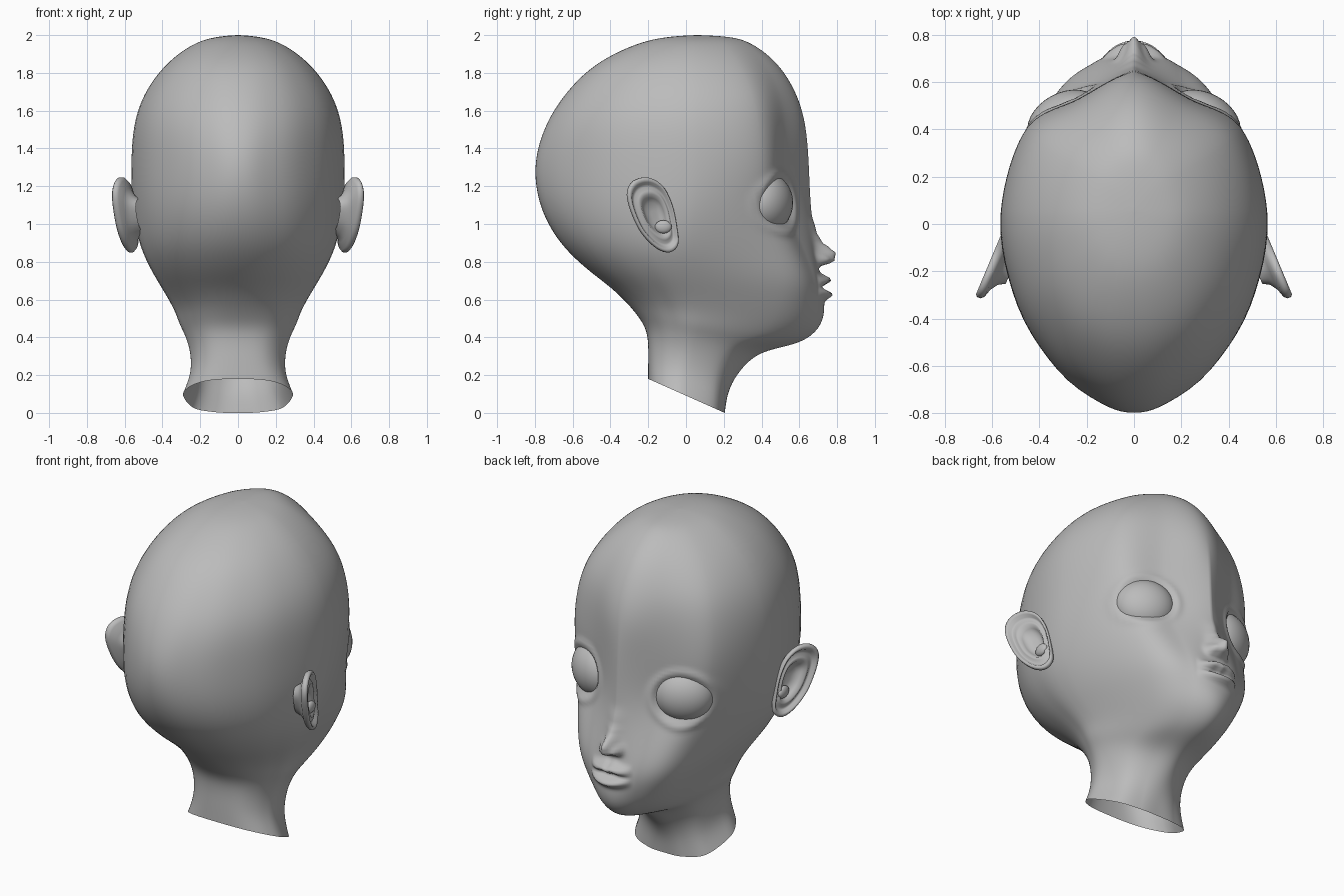
import bpy, bmesh, math
from mathutils import Vector

if "Cube" in bpy.data.objects:
    bpy.data.objects.remove(bpy.data.objects["Cube"])

clay = bpy.data.materials.new("clay grey")
clay.diffuse_color = (0.5, 0.5, 0.5, 1)
clay.use_nodes = True
clay.node_tree.nodes["Principled BSDF"].inputs["Base Color"].default_value = clay.diffuse_color


def catmull(a, b, c, d, t):
    return 0.5 * (2 * b + (c - a) * t + (2 * a - 5 * b + 4 * c - d) * t * t
                  + (3 * b - a - 3 * c + d) * t ** 3)


def ramp(pts, v):
    """Smooth interpolation through (key, value) pairs."""
    if v <= pts[0][0]:
        return pts[0][1]
    for (k0, v0), (k1, v1) in zip(pts, pts[1:]):
        if v <= k1:
            s = (v - k0) / (k1 - k0)
            return v0 + (v1 - v0) * s * s * (3 - 2 * s)
    return pts[-1][1]


def bump(v, width):
    return math.exp(-(v / width) ** 2)


def grid_object(name, rows, closed=False):
    """Skin rows of points, shade smooth and mirror across x."""
    bm = bmesh.new()
    vs = [[bm.verts.new(p) for p in r] for r in rows]
    n = len(rows[0])
    for r0, r1 in zip(vs, vs[1:]):
        for j in range(n if closed else n - 1):
            k = (j + 1) % n
            bm.faces.new((r0[j], r0[k], r1[k], r1[j]))
    bmesh.ops.remove_doubles(bm, verts=bm.verts, dist=1e-5)
    bmesh.ops.recalc_face_normals(bm, faces=bm.faces)
    return finish(name, bm)


def finish(name, bm):
    for f in bm.faces:
        f.smooth = True
    me = bpy.data.meshes.new(name)
    bm.to_mesh(me)
    bm.free()
    me.materials.append(clay)
    ob = bpy.data.objects.new(name, me)
    bpy.context.collection.objects.link(ob)
    m = ob.modifiers.new("mirror", 'MIRROR')
    m.use_clip = True
    m.merge_threshold = 0.0005
    return ob


# Head slices: back z, back y, front z, front y, half width, widest y,
# cheek x, cheek y, front fullness
SLICES = [
    (.18, -.20, .0, .205, .29, 0, .235, .145, .022),
    (.27, -.20, .12, .225, .25, 0, .20, .15, .022),
    (.37, -.20, .23, .29, .25, .02, .20, .17, .025),
    (.45, -.215, .325, .40, .275, .03, .21, .23, .03),
    (.52, -.26, .368, .60, .307, .05, .215, .37, .045),
    (.59, -.32, .455, .71, .335, .05, .245, .46, .06),
    (.67, -.405, .57, .735, .385, .03, .29, .50, .065),
    (.77, -.535, .70, .712, .45, 0, .335, .52, .07),
    (.91, -.675, .86, .69, .517, -.01, .375, .48, .045),
    (1.1, -.775, 1.08, .66, .557, .02, .43, .41, .008),
    (1.32, -.802, 1.32, .65, .565, .03, .46, .40, .008),
    (1.53, -.74, 1.53, .632, .55, .03, .45, .38, .022),
    (1.70, -.63, 1.70, .58, .49, .03, .405, .345, .035),
    (1.85, -.475, 1.855, .48, .375, .03, .305, .275, .04),
    (1.955, -.26, 1.957, .345, .23, .04, .18, .21, .035),
    (1.99, -.10, 1.99, .235, .115, .05, .09, .15, .02),
]
COLS = (5, 4, 5, 6, 12, 18, 20)
BACK_SHAPE = [(.35, .37), (.6, .48), (.95, .52), (1.3, .61), (1.6, .54), (1.9, .47)]


def section(s):
    zb, yb, zf, yf, w, yc, cx, cy, f = s
    e = ramp(BACK_SHAPE, zb)
    pts = [(w * (1 - t * t) ** e, yc + (yb - yc) * t) for t in (1, .95, .78, .45, 0)]
    mx, my = cx / 2, (cy + yf) / 2 + f
    pts += [(cx, cy), (mx, my), (0, yf)]
    r = min(1, f / .022)
    pts = [(-pts[1][0], pts[1][1])] + pts + [(-mx, 2 * yf - my + (2 * my - 2 * yf) * r)]
    pts = [Vector(p) for p in pts]
    flat = []
    for i, n in enumerate(COLS):
        flat += [catmull(*pts[i:i + 4], k / n) for k in range(n)]
    flat.append(pts[-2])
    return [Vector((p.x, p.y, zb + (zf - zb) * (p.y - yb) / (yf - yb))) for p in flat]


EYE = Vector((.292, .435, 1.112))
OUT = Vector((.47, .88, 0)).normalized()
SIDE = Vector((OUT.y, -OUT.x, 0))
NOSE = [(.772, 0), (.79, .06), (.808, .09), (.85, .10), (.875, .07),
        (.905, .035), (.96, .014), (1.06, 0)]
NOSE_W = [(.80, .044), (.86, .038), (1.0, .045)]


def sculpt(p):
    """Raise the nose, lips and eyelids out of the face."""
    if p.y < .2 or not .4 < p.z < 1.5:
        return p
    q = p.copy()
    x, z = abs(p.x), p.z
    if x < .25 and p.y > .5:
        # nose and nostril wings
        q.y += ramp(NOSE, z) * bump(x, ramp(NOSE_W, z))
        q.y += .035 * bump(x - .05, .022) * bump(z - .815, .026)
        # lips and mouth line
        span = max(0, 1 - (x / .135) ** 2)
        q.y += span * (.056 * bump(z - .70 - .008 * bump(x - .03, .03), .024)
                       + .05 * bump(z - .627 - .02 * (x / .13) ** 2, .026)
                       - .012 * bump(z - .664, .010))
    # eyelids and shallow sockets
    d = p - EYE
    if d.dot(OUT) > -.15:
        r = math.hypot(d.dot(SIDE) / .165, d.z / .145)
        amt = .012 * bump(r - 1.06, .15) - .03 * bump(r, .7)
        q += OUT * amt * min(1, x / .08)
    return q


# Head and open neck
rings = [section(s) for s in SLICES]
apex = Vector((0, .06, 2.0))
first = [2 * a - b for a, b in zip(rings[0], rings[1])]
last = [Vector((2 * apex.x - a.x, 2 * apex.y - a.y, a.z)) for a in rings[-1]]
ctrl = [first] + rings + [[apex] * len(first), last]
rows = []
for i in range(len(ctrl) - 3):
    for k in range(12):
        rows.append([catmull(a, b, c, d, k / 12) for a, b, c, d in zip(*ctrl[i:i + 4])])
rows.append(ctrl[-2])
for _ in range(40):
    rows = [rows[0]] + [[(a + 2 * b + c) / 4 for a, b, c in zip(*rows[i - 1:i + 2])]
                        for i in range(1, len(rows) - 1)] + [rows[-1]]
rows = [[sculpt(p) for p in r] for r in rows]
for r in rows:
    r[0].x = r[-1].x = 0
grid_object("head", rows)

# Eyeballs
bm = bmesh.new()
bmesh.ops.create_uvsphere(bm, u_segments=32, v_segments=20, radius=1)
for v in bm.verts:
    c = v.co.copy()
    v.co = EYE + SIDE * c.x * .168 + OUT * c.y * .12 + Vector((0, 0, c.z * .153))
finish("eyes", bm)

# Ears: outline in (y, z), scaled inwards with a raised rim and a bowl
OUTLINE = [(-.09, .85), (-.16, .875), (-.24, .96), (-.295, 1.08), (-.31, 1.17),
           (-.275, 1.23), (-.2, 1.245), (-.125, 1.2), (-.075, 1.1), (-.05, .98), (-.045, .89)]
o = [Vector(p) for p in OUTLINE]
n = len(o)
edge = [catmull(o[i - 1], o[i], o[(i + 1) % n], o[(i + 2) % n], k / 5)
        for i in range(n) for k in range(5)]
mid = Vector((-.145, 1.04))
LAYERS = [(.45, -.085), (.55, -.055), (.72, -.034), (.93, -.022), (1, -.008), (1.0, .008),
          (.95, .016), (.88, .012), (.82, -.006), (.75, -.01), (.66, .002), (.57, .004),
          (.47, -.018), (.35, -.036), (.15, -.04), (0, -.04)]
rows = []
for k, h in LAYERS:
    row = []
    for p in edge:
        q = mid + (p - mid) * k
        x = .555 + (-.07 - q.x) * .42
        row.append(Vector((x + h * .9, q.x + h * .38, q.y)))
    rows.append(row)
grid_object("ears", rows, closed=True)

# Ear flaps in front of the bowl
bm = bmesh.new()
bmesh.ops.create_uvsphere(bm, u_segments=16, v_segments=10, radius=1)
for v in bm.verts:
    c = v.co
    v.co = Vector((.560 + c.x * .02, -.12 + c.y * .045, .985 + c.z * .035))
finish("ear_flaps", bm)
